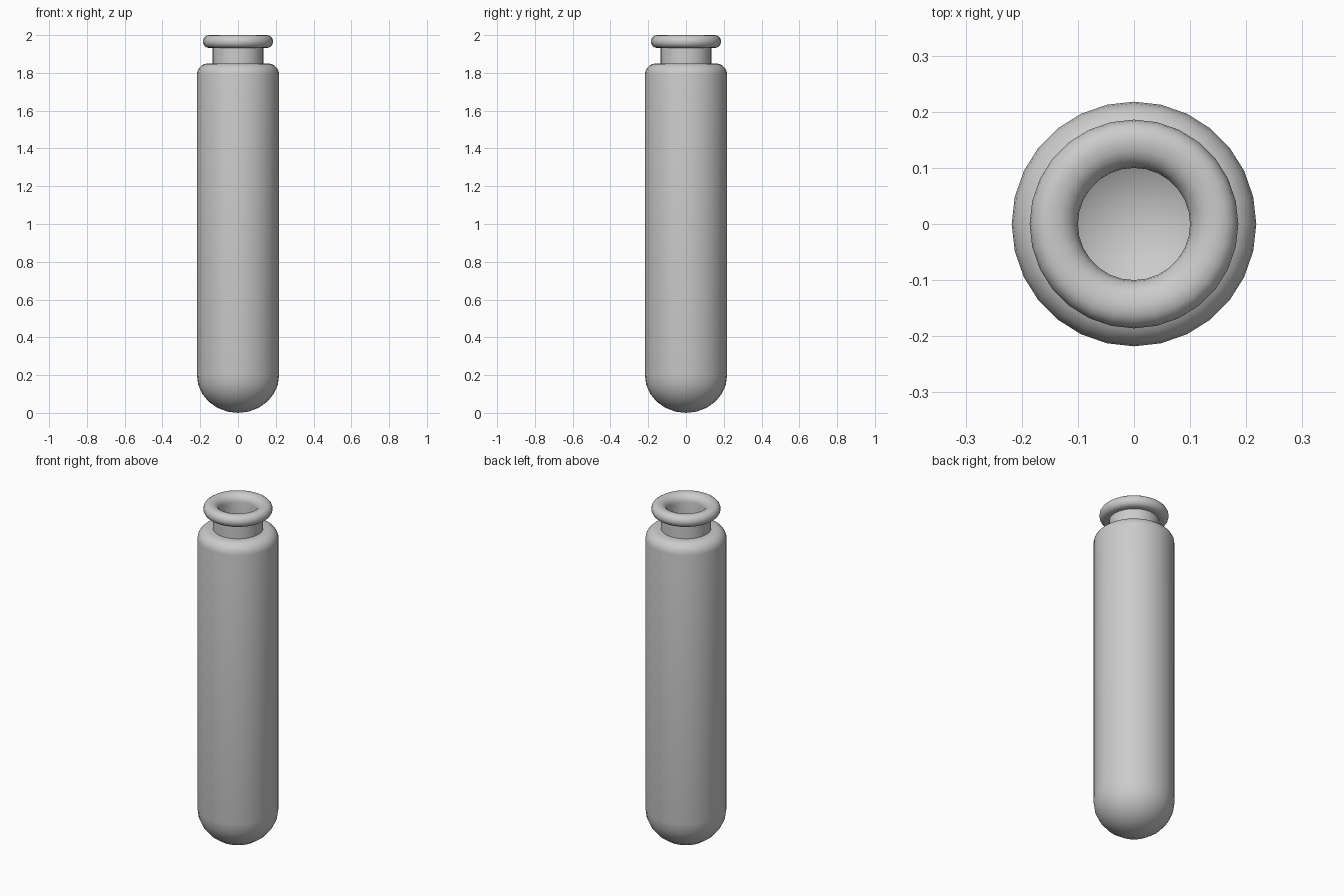
import bpy, bmesh
from math import sin, cos, pi, radians

if "Cube" in bpy.data.objects:
    bpy.data.objects.remove(bpy.data.objects["Cube"])

SIDES = 28

def arc(cx, cz, rx, rz, a0, a1, n):
    """Points (r, z) on an elliptical arc, angles in degrees."""
    return [(cx + rx * cos(radians(a0 + (a1 - a0) * i / n)),
             cz + rz * sin(radians(a0 + (a1 - a0) * i / n))) for i in range(n + 1)]

def lathe(name, profile, angle):
    """Revolve an (r, z) profile around the z axis."""
    bm = bmesh.new()
    rings = []
    for r, z in profile:
        if r < 1e-5:
            rings.append([bm.verts.new((0, 0, z))])
        else:
            rings.append([bm.verts.new((r * cos(2 * pi * i / SIDES), r * sin(2 * pi * i / SIDES), z))
                          for i in range(SIDES)])
    for a, b in zip(rings, rings[1:]):
        for i in range(SIDES):
            j = (i + 1) % SIDES
            if len(a) == 1:
                bm.faces.new((a[0], b[j], b[i]))
            elif len(b) == 1:
                bm.faces.new((a[i], a[j], b[0]))
            else:
                bm.faces.new((a[i], a[j], b[j], b[i]))
    bmesh.ops.recalc_face_normals(bm, faces=bm.faces)
    mesh = bpy.data.meshes.new(name)
    bm.to_mesh(mesh)
    bm.free()
    ob = bpy.data.objects.new(name, mesh)
    bpy.context.collection.objects.link(ob)
    bpy.context.view_layer.objects.active = ob
    ob.select_set(True)
    bpy.ops.object.shade_smooth_by_angle(angle=radians(angle))
    ob.select_set(False)
    return ob

# Outer skin: round base, straight body, shoulder, neck
profile = arc(0, 0.2, 0.218, 0.2, -90, 0, 6)
profile += arc(0.158, 1.79, 0.06, 0.06, 0, 90, 5)
profile += [(0.135, 1.85), (0.135, 1.932)]
# Rolled lip, ending at the mouth
profile += arc(0.153, 1.966, 0.033, 0.034, -90, 90, 8)
profile += arc(0.145, 1.955, 0.045, 0.045, 90, 180, 5)
# Inner skin: neck bore, shoulder underside, hollow body, round floor
profile += [(0.10, 1.82)]
profile += arc(0.133, 1.77, 0.05, 0.05, 90, 0, 4)
profile += arc(0, 0.2, 0.183, 0.165, 0, -90, 6)
lathe("glass_vial", profile, 50)
